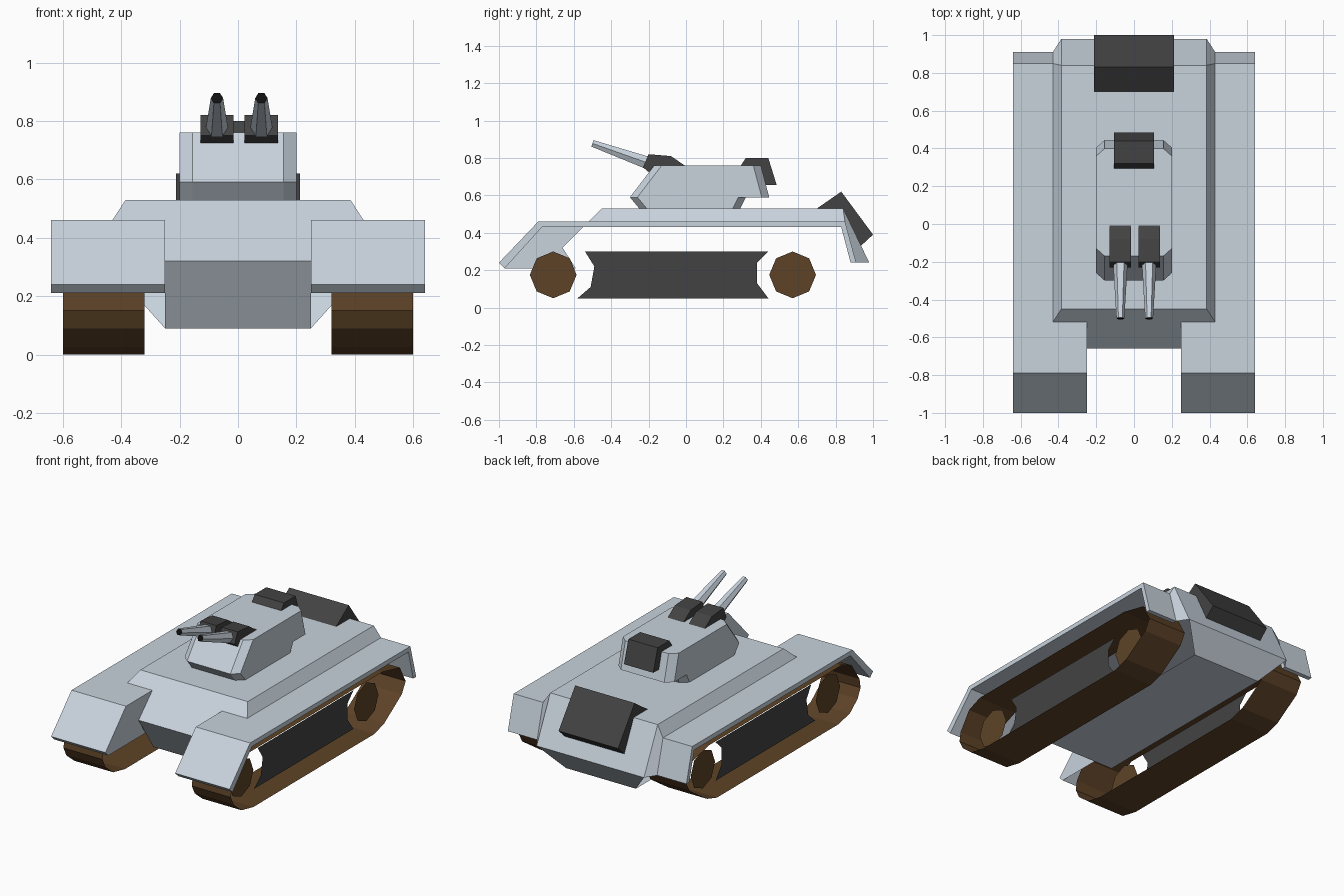
import bpy, bmesh, math
from mathutils import Vector

if "Cube" in bpy.data.objects:
    bpy.data.objects.remove(bpy.data.objects["Cube"])


def mat(name, r, g, b):
    m = bpy.data.materials.new(name)
    m.diffuse_color = (r, g, b, 1)
    m.use_nodes = True
    m.node_tree.nodes["Principled BSDF"].inputs["Base Color"].default_value = m.diffuse_color
    return m


STEEL = mat("steel", 0.58, 0.65, 0.72)
DARK = mat("dark_metal", 0.055, 0.055, 0.055)
BLACK = mat("muzzle_black", 0.005, 0.005, 0.005)
BROWN = mat("track_brown", 0.11, 0.055, 0.02)


def mesh(name, faces, material):
    """Flat-shaded object from a list of polygons; shared corners are welded."""
    bm = bmesh.new()
    for f in faces:
        bm.faces.new([bm.verts.new(p) for p in f])
    if len(faces) > 1:
        bmesh.ops.remove_doubles(bm, verts=bm.verts, dist=1e-5)
        bmesh.ops.recalc_face_normals(bm, faces=bm.faces)
    me = bpy.data.meshes.new(name)
    bm.to_mesh(me)
    bm.free()
    me.materials.append(material)
    ob = bpy.data.objects.new(name, me)
    bpy.context.collection.objects.link(ob)
    return ob


def loft(rings, caps=True):
    faces = []
    for a, b in zip(rings, rings[1:]):
        n = len(a)
        faces += [[a[i], a[(i + 1) % n], b[(i + 1) % n], b[i]] for i in range(n)]
    return faces + ([rings[0][::-1], rings[-1]] if caps else [])


def prism(name, profile, x0, x1, material, caps=True):
    """Side profile (y, z) extruded from x0 to x1."""
    rings = [[(x, y, z) for y, z in profile] for x in (x0, x1)]
    return mesh(name, loft(rings, caps), material)


def plate(name, profile, x, material, step):
    """Single flat side plate; step sets which way it faces."""
    return mesh(name, [[(x, y, z) for y, z in profile[::step]]], material)


def strip(rows):
    """Full-width plates between rows of (half width, y, z)."""
    return [[(-a[0], a[1], a[2]), (a[0], a[1], a[2]), (b[0], b[1], b[2]), (-b[0], b[1], b[2])]
            for a, b in zip(rows, rows[1:])]


def circle(y, z, r, n=8):
    return [(y + r * math.cos(2 * math.pi * i / n), z + r * math.sin(2 * math.pi * i / n))
            for i in range(n)]


# Hull: belly and nose, raised deck, deck flanks and rear corner bevels
hull = strip([(.385, .98, .24), (.25, .87, .09), (.25, -.51, .09),
              (.25, -.66, .32), (.25, -.52, .46)])
hull += strip([(.43, -.52, .46), (.385, -.45, .53), (.385, .84, .53), (.385, .98, .24)])
for s in (-1, 1):
    hull.append([(s * .43, -.52, .46), (s * .385, -.45, .53), (s * .385, .84, .53), (s * .43, .85, .46)])
    hull.append([(s * .385, .84, .53), (s * .385, .98, .24), (s * .43, .91, .24), (s * .43, .85, .46)])
mesh("hull", hull, STEEL)

# Running gear profiles
fender = [(-1, .24), (-.79, .46), (.85, .46), (.91, .24), (.88, .24), (.83, .43), (-.77, .43), (-.97, .21)]
guard = [(-1, .24), (-.79, .46), (-.52, .46), (-.55, .43), (-.77, .43), (-.97, .21)]
wall = [(-1, .24), (-.79, .46), (-.52, .46), (-.66, .32), (-.59, .21), (-.97, .21)]
track = [(-.7, 0), (-.82, .025), (-.9, .09), (-.93, .15), (-.92, .21), (-.84, .33), (-.74, .37),
         (.62, .37), (.8, .33), (.86, .22), (.82, .15), (.64, .03), (.54, 0)]
panel = [(-.54, .3), (.44, .3), (.38, .24), (.38, .13), (.44, .05), (-.58, .05), (-.51, .11), (-.49, .22)]

for s, side in ((-1, "left"), (1, "right")):
    prism("fender_" + side, fender, s * .43, s * .64, STEEL)
    prism("front_mudguard_" + side, guard, s * .25, s * .43, STEEL)
    plate("mudguard_inner_wall_" + side, wall, s * .25, STEEL, s)
    prism("track_" + side, track, s * .32, s * .6, BROWN, caps=False)
    plate("side_panel_" + side, panel, s * .52, DARK, -s)
    for y, end in ((-.71, "front"), (.57, "rear")):
        plate(f"wheel_{end}_{side}", circle(y, .175, .125), s * .52, BROWN, s)


# Turret: rings with cut corners
def ring(y0, y1, z, w=.2, cx=.045, cy=.04):
    half = [(w - cx, y0), (w, y0 + cy), (w, y1 - cy), (w - cx, y1)]
    return [(x, y, z) for x, y in half] + [(-x, y, z) for x, y in half[::-1]]


mesh("turret", loft([ring(-.25, .29, .53), ring(-.3, .32, .59),
                     ring(-.3, .445, .59), ring(-.17, .40, .76)]), STEEL)

# Twin guns: mounts, tapered barrels, black muzzles
mount = [(-.2, .82), (-.08, .81), (0, .755), (-.15, .755), (-.2, .725), (-.23, .75)]
base, tip = Vector((0, -.18, .765)), Vector((0, -.5, .878))
axis = (tip - base).normalized()
up = Vector((1, 0, 0)).cross(axis)


def barrel_ring(x, t, r, n=6):
    c = base + axis * t + Vector((x, 0, 0))
    return [c + r * (math.cos(a) * Vector((1, 0, 0)) + math.sin(a) * up)
            for a in (2 * math.pi * i / n for i in range(n))]


length = (tip - base).length
for s, side in ((-1, "left"), (1, "right")):
    x = s * .076 + .004
    prism("gun_mount_" + side, mount, x - .057, x + .057, DARK)
    mesh("barrel_" + side, loft([barrel_ring(x, 0, .04), barrel_ring(x, length, .021)], False), STEEL)
    mesh("muzzle_" + side, [barrel_ring(x, length, .021)], BLACK)

# Turret rear hatch and engine cover
prism("turret_hatch", [(.29, .755), (.32, .80), (.44, .80), (.485, .655), (.425, .655), (.40, .755)],
      -.105, .105, DARK)
prism("engine_cover", [(.70, .53), (.83, .62), (1.0, .39), (.935, .33), (.84, .53)], -.213, .213, DARK)
